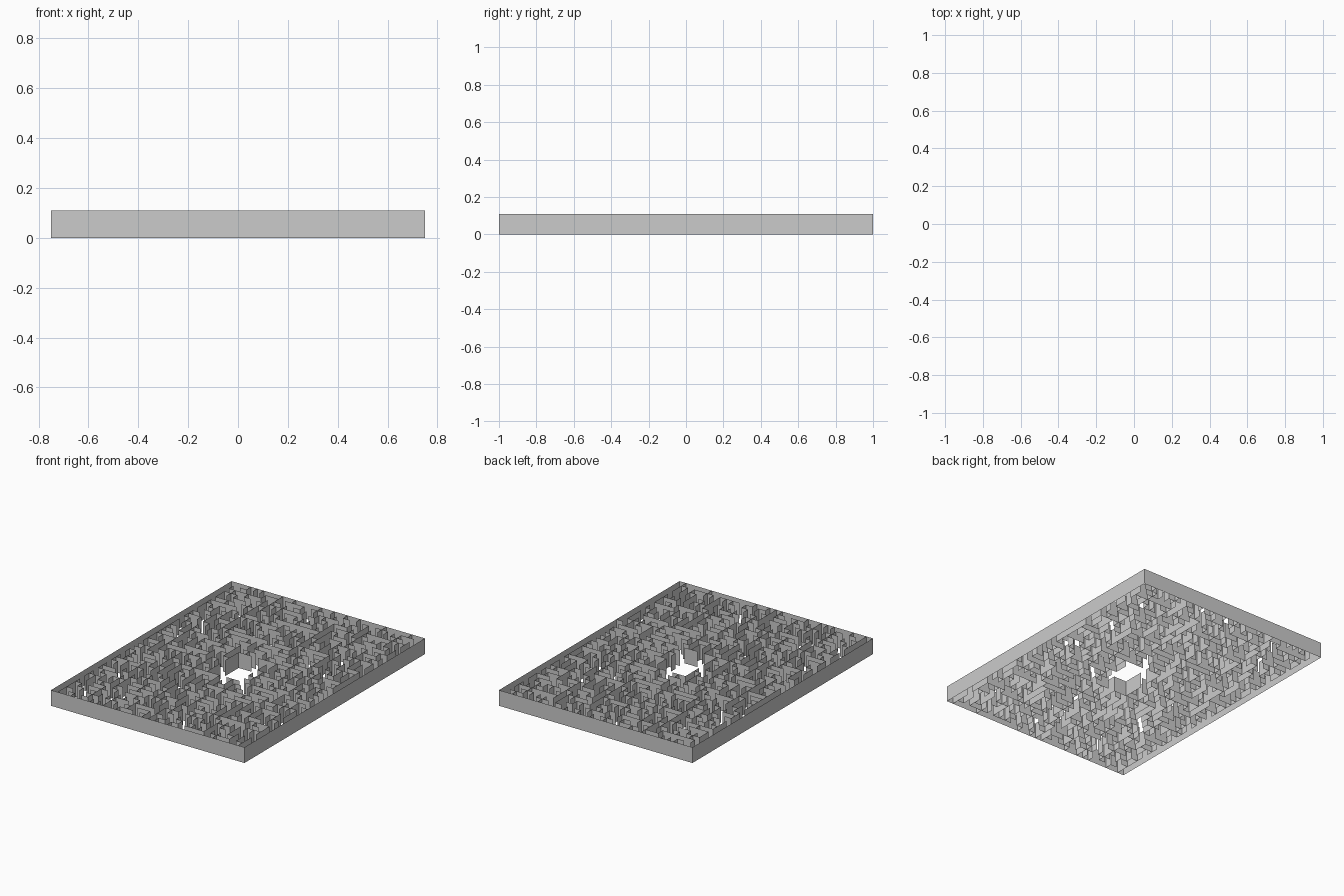
import bpy, bmesh, random

if "Cube" in bpy.data.objects:
    bpy.data.objects.remove(bpy.data.objects["Cube"])

CELL, H = 0.05, 0.11          # corridor pitch and wall height
NX, NY = 15, 20               # half extents in cells
random.seed(7)

# Long walls visible from above: (fixed line, start, end) in cells
along_y = [(-8, 9, 18), (-7, 16, 20), (-7, 8, 10), (8, 12, 14), (8, 15, 18),
           (8, 5, 9), (3, 7, 14), (0, -8, -4), (0, -20, -17), (8, -12, -8),
           (8, -19, -15), (-8, -8, -1), (-7, -7, -4), (-7, -20, -16),
           (14, 3, 6), (14, -19, -17), (-14, 16, 17)]
along_x = [(14, -13, -10), (14, 0, 3), (14, -4, -2), (7, -7, -4), (7, -1, 3),
           (8, -8, -4), (4, -8, -3), (-4, -6, 0), (-4, 4, 9), (-7, -14, -10),
           (-7, 0, 7), (-7, 10, 14), (-14, 6, 11), (-14, -4, -2),
           (0, -14, -12), (-16, -12, -9), (4, 4, 8)]


def in_room(p):
    return -2 < p[0] < 3 and -4 < p[1] < 3


def is_border(p):
    return abs(p[0]) == NX or abs(p[1]) == NY


# Grow a tree of walls from the border so that the corridors form a maze
parent = {}


def find(p):
    if is_border(p):
        p = "border"
    while parent.get(p, p) != p:
        p = parent[p]
    return p


walls = []


def try_wall(a, b):
    if in_room(a) or in_room(b):
        return
    ra, rb = find(a), find(b)
    if ra != rb:
        if ra == "border":
            ra, rb = rb, ra
        parent[ra] = rb
        walls.append((a, b))


for x, s, e in along_y:
    for j in range(s, e):
        try_wall((x, j), (x, j + 1))
for y, s, e in along_x:
    for i in range(s, e):
        try_wall((i, y), (i + 1, y))

candidates = []
for i in range(-NX, NX + 1):
    for j in range(-NY, NY + 1):
        if i < NX:
            late = 0.6 if i in (-NX, NX - 1) else 0.0   # few walls touch the sides
            candidates.append((random.random() + late, (i, j), (i + 1, j)))
        if j < NY:
            candidates.append((random.random(), (i, j), (i, j + 1)))
for _, a, b in sorted(candidates):
    try_wall(a, b)


def build_walls(name, segments):
    """Thin upright panels, one for each segment in cell units."""
    bm = bmesh.new()
    for a, b in segments:
        bm.faces.new([bm.verts.new((p[0] * CELL, p[1] * CELL, z))
                      for p, z in ((a, 0), (b, 0), (b, H), (a, H))])
    bmesh.ops.remove_doubles(bm, verts=bm.verts, dist=1e-4)
    mesh = bpy.data.meshes.new(name)
    bm.to_mesh(mesh)
    bm.free()
    bpy.context.collection.objects.link(bpy.data.objects.new(name, mesh))


build_walls("maze_inner_walls", walls)

# Outer enclosure
corners = [(-NX, -NY), (NX, -NY), (NX, NY), (-NX, NY)]
build_walls("maze_outer_wall", list(zip(corners, corners[1:] + corners[:1])))
